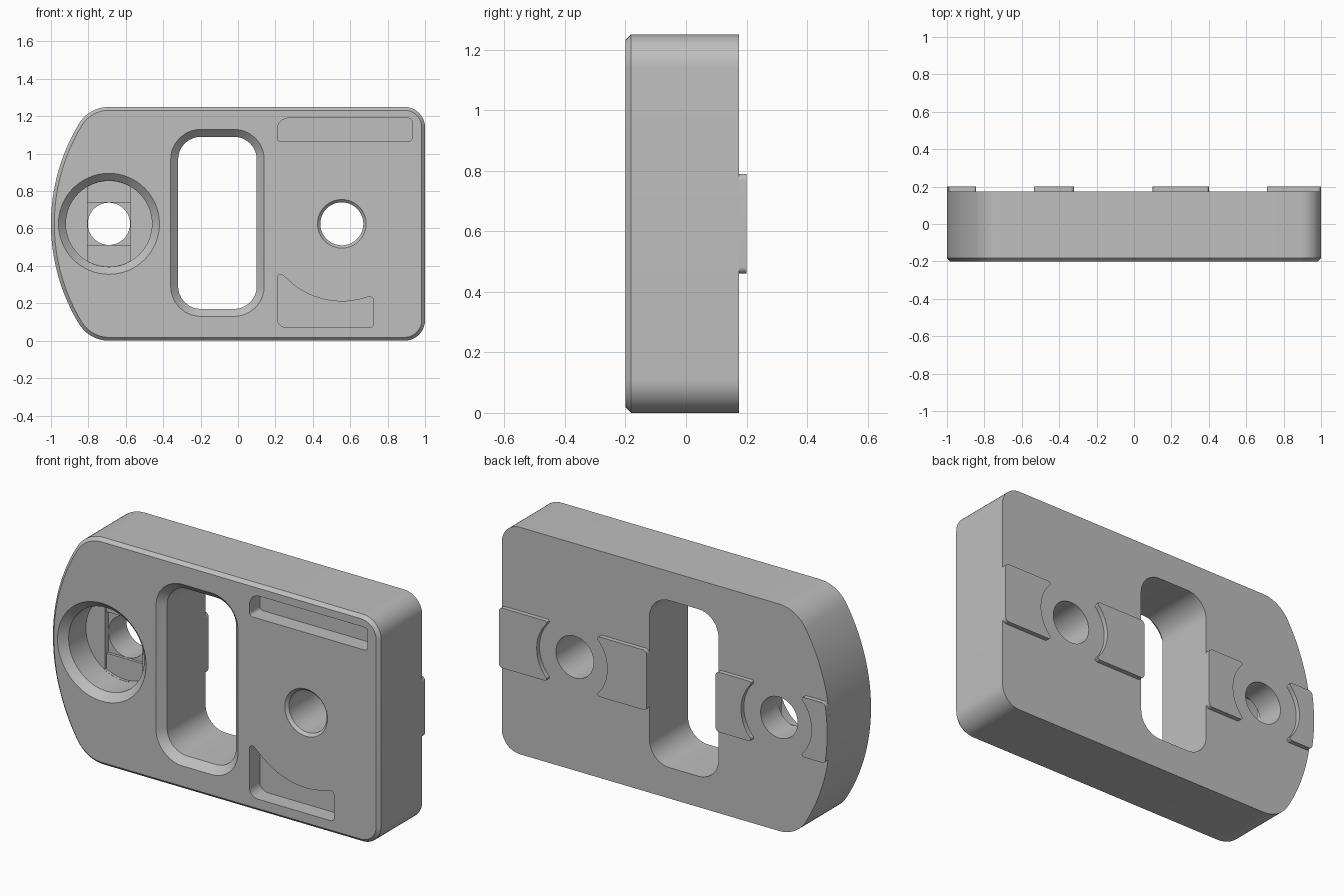
import bpy, bmesh
from math import sin, cos, radians, degrees, atan2, asin, tan
from mathutils import Vector

MID = 0.625                       # height of the centre line
FRONT, BACK, PAD_BACK = -0.2, 0.175, 0.2
SCREW_X, HOLE_X = -0.69, 0.555    # the two round holes

cube = bpy.data.objects.get("Cube")
if cube:
    bpy.data.objects.remove(cube, do_unlink=True)

grey = bpy.data.materials.new("plain_grey")
grey.use_nodes = True
grey.diffuse_color = (0.52, 0.52, 0.52, 1)
grey.node_tree.nodes["Principled BSDF"].inputs["Base Color"].default_value = grey.diffuse_color


def arc(cx, cz, r, start, end, steps=12):
    """Points on an arc, angles in degrees."""
    angles = [radians(start + (end - start) * i / steps) for i in range(steps + 1)]
    return [(cx + r * cos(a), cz + r * sin(a)) for a in angles]


def circle(cx, r, cz=MID):
    return arc(cx, cz, r, 0, 360, 64)[:-1]


def rounded(corners, steps=8):
    """Polygon from (x, z, radius); corners with a radius are filleted."""
    out = []
    for i, (x, z, r) in enumerate(corners):
        p = Vector((x, z))
        if not r:
            out.append((x, z))
            continue
        a = (Vector(corners[i - 1][:2]) - p).normalized()
        b = (Vector(corners[(i + 1) % len(corners)][:2]) - p).normalized()
        half = a.angle(b) / 2
        c = p + (a + b).normalized() * (r / sin(half))
        u, v = p + a * (r / tan(half)) - c, p + b * (r / tan(half)) - c
        for k in range(steps + 1):
            q = c + u.lerp(v, k / steps).normalized() * r
            out.append((q.x, q.y))
    return out


def sharp(points):
    return [(x, z, 0) for x, z in points]


def box(x0, x1, z0, z1, r):
    return rounded([(x0, z0, r), (x1, z0, r), (x1, z1, r), (x0, z1, r)])


def loft(name, rings):
    """Solid through (y, outline) rings with equal point counts."""
    bm = bmesh.new()
    loops = [[bm.verts.new((x, y, z)) for x, z in pts] for y, pts in rings]
    n = len(loops[0])
    for a, b in zip(loops, loops[1:]):
        for i in range(n):
            j = (i + 1) % n
            bm.faces.new((a[i], a[j], b[j], b[i]))
    bm.faces.new(loops[0])
    bm.faces.new(loops[-1])
    bmesh.ops.recalc_face_normals(bm, faces=bm.faces)
    mesh = bpy.data.meshes.new(name)
    bm.to_mesh(mesh)
    bm.free()
    mesh.materials.append(grey)
    obj = bpy.data.objects.new(name, mesh)
    bpy.context.collection.objects.link(obj)
    return obj


def activate(obj):
    bpy.ops.object.select_all(action='DESELECT')
    obj.select_set(True)
    bpy.context.view_layer.objects.active = obj


def cut(target, name, rings):
    cutter = loft(name, rings)
    activate(target)
    mod = target.modifiers.new(name, 'BOOLEAN')
    mod.operation, mod.solver, mod.object = 'DIFFERENCE', 'EXACT', cutter
    bpy.ops.object.modifier_apply(modifier=mod.name)
    bpy.data.objects.remove(cutter, do_unlink=True)


# Body outline: bowed left end, rounded corners, inset by d
BOW_X, BOW_R, BLEND = 0.03, 1.03, 0.1875
bow = degrees(atan2(MID - BLEND, SCREW_X - BOW_X))


def body_outline(d):
    return (arc(0.89, 0.11, 0.11 - d, -90, 0) + arc(0.89, 1.14, 0.11 - d, 0, 90)
            + arc(SCREW_X, 2 * MID - BLEND, BLEND - d, 90, bow)
            + arc(BOW_X, MID, BOW_R - d, bow, 360 - bow, 32)[1:-1]
            + arc(SCREW_X, BLEND, BLEND - d, 360 - bow, 270))


body = loft("body_plate", [(FRONT, body_outline(0.018)),
                           (FRONT + 0.018, body_outline(0)), (BACK, body_outline(0))])


# Central slot with a wide front chamfer
def slot(d):
    return box(-0.32 - d, 0.1 + d, 0.17 - d, 1.09 + d, 0.12 + d)


cut(body, "slot_cutter", [(FRONT - 0.01, slot(0.05)), (FRONT + 0.04, slot(0)), (0.3, slot(0))])

# Plain through hole with a small chamfer
cut(body, "hole_cutter", [(FRONT - 0.01, circle(HOLE_X, 0.14)),
                          (FRONT + 0.015, circle(HOLE_X, 0.115)),
                          (0.3, circle(HOLE_X, 0.115))])

# Screw counterbore, stepping down through a strip and a square to the hole
cut(body, "bore_cutter", [(FRONT - 0.01, circle(SCREW_X, 0.28)),
                          (FRONT + 0.04, circle(SCREW_X, 0.23)),
                          (-0.01, circle(SCREW_X, 0.23))])
strip = arc(SCREW_X, MID, 0.229, 60, 120) + arc(SCREW_X, MID, 0.229, 240, 300)
cut(body, "strip_cutter", [(-0.02, strip), (0.005, strip)])
h = 0.114
square = [(SCREW_X + sx * h, MID + sz * h) for sx, sz in ((-1, -1), (1, -1), (1, 1), (-1, 1))]
cut(body, "square_cutter", [(-0.015, square), (0.02, square)])
cut(body, "screw_hole_cutter", [(0, circle(SCREW_X, 0.113)), (0.3, circle(SCREW_X, 0.113))])

# Shallow front pockets: a bar above, a curved one below
bar = rounded([(0.21, 1.065, 0.02), (0.93, 1.065, 0.02), (0.93, 1.19, 0.02), (0.21, 1.19, 0.06)])
curved = rounded([(0.21, 0.07, 0.05), (0.725, 0.07, 0.02), (0.725, 0.24, 0.02)]
                 + sharp(arc(HOLE_X, MID, 0.415, 289, 226, 16))
                 + [(0.21, 0.375, 0.018)])
for name, outline in (("bar_pocket_cutter", bar), ("curved_pocket_cutter", curved)):
    cut(body, name, [(FRONT - 0.05, outline), (FRONT + 0.09, outline)])

# Raised back pads, hollowed around the holes
PAD_H, HOLLOW = 0.165, 0.215
tip = degrees(asin(PAD_H / HOLLOW))


def pad(name, hole_x, side, edge_x, bowed=False):
    tip_x = hole_x + side * HOLLOW * cos(radians(tip))
    hollow = [(hole_x + side * x, MID + z)
              for x, z in arc(0, 0, HOLLOW, tip - 10, 10 - tip, 14)]
    outer_x, rim = edge_x, []
    if bowed:
        swing = degrees(asin(PAD_H / BOW_R))
        outer_x = BOW_X - BOW_R * cos(radians(swing))
        rim = arc(BOW_X, MID, BOW_R, 180 + swing, 180 - swing, 6)[1:-1]
    outline = rounded([(tip_x, MID + PAD_H, 0.012)] + sharp(hollow)
                      + [(tip_x, MID - PAD_H, 0.012), (outer_x, MID - PAD_H, 0.022)]
                      + sharp(rim) + [(outer_x, MID + PAD_H, 0.022)])
    return loft(name, [(BACK, outline), (PAD_BACK, outline)])


parts = [body,
         pad("left_outer_pad", HOLE_X, 1, 1.0),
         pad("left_inner_pad", HOLE_X, -1, 0.1),
         pad("right_inner_pad", SCREW_X, 1, -0.32),
         pad("right_outer_pad", SCREW_X, -1, -1.0, bowed=True)]

for part in parts:
    activate(part)
    bpy.ops.object.shade_smooth_by_angle(angle=radians(30))
